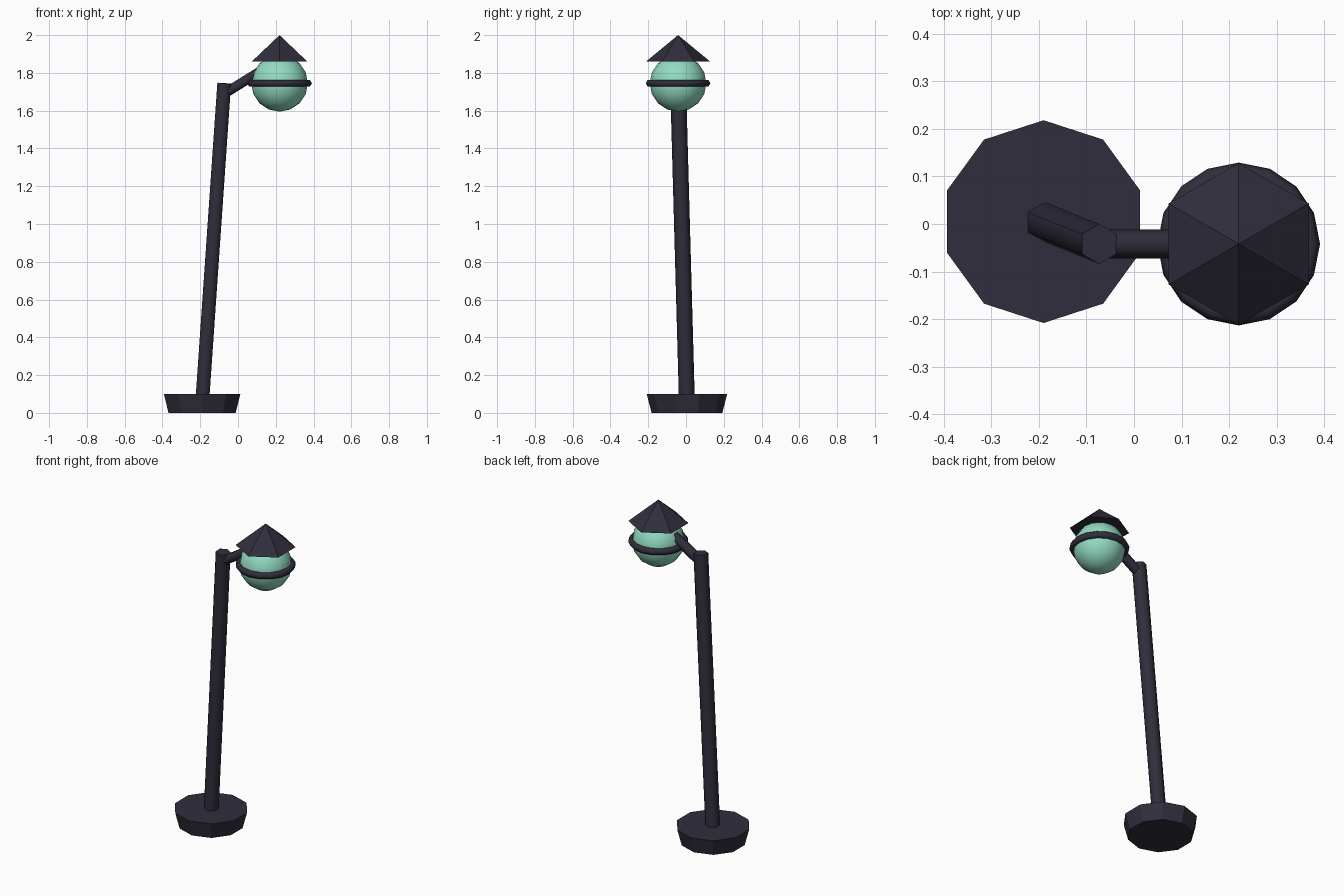
import bpy
from math import radians
from mathutils import Vector

default = bpy.data.objects.get("Cube")
if default:
    bpy.data.objects.remove(default, do_unlink=True)


def make_material(name, rgb):
    mat = bpy.data.materials.new(name)
    mat.use_nodes = True
    color = (*rgb, 1.0)
    mat.diffuse_color = color
    mat.node_tree.nodes["Principled BSDF"].inputs["Base Color"].default_value = color
    return mat


metal = make_material("dark_metal", (0.030, 0.027, 0.045))
glass = make_material("mint_glass", (0.29, 0.71, 0.54))


def finish(name, mat, smooth_angle=None):
    obj = bpy.context.object
    obj.name = name
    obj.data.materials.append(mat)
    if smooth_angle:
        bpy.ops.object.shade_smooth_by_angle(angle=radians(smooth_angle))
    return obj


def tapered_bar(name, start, end, sides, r_start, r_end, smooth_angle=None):
    """Polygonal bar running from start to end."""
    start, end = Vector(start), Vector(end)
    axis = end - start
    bpy.ops.mesh.primitive_cone_add(
        vertices=sides, radius1=r_start, radius2=r_end, depth=axis.length,
        location=(start + end) / 2,
        rotation=Vector((0, 0, 1)).rotation_difference(axis).to_euler())
    return finish(name, metal, smooth_angle)


foot = Vector((-0.19, 0.005, 0))
elbow = Vector((-0.073, -0.042, 1.745))
lamp = Vector((0.22, -0.042, 1.745))

# Flared base and leaning pole
tapered_bar("base", foot, foot + Vector((0, 0, 0.1)), 10, 0.187, 0.213)
tapered_bar("pole", foot + Vector((0, 0, 0.05)), elbow, 6, 0.042, 0.042, 65)

# Short arm rising from the pole into the lamp
tapered_bar("arm", elbow + Vector((0, 0, -0.055)), (0.14, lamp.y, 1.822),
            6, 0.03, 0.03, 65)

# Glowing globe
bpy.ops.mesh.primitive_uv_sphere_add(segments=16, ring_count=8, radius=0.15,
                                     location=lamp)
finish("globe", glass, 60)

# Ring around the globe
bpy.ops.mesh.primitive_torus_add(major_segments=16, minor_segments=6,
                                 major_radius=0.15, minor_radius=0.021,
                                 location=lamp)
finish("globe_ring", metal, 65)

# Pointed cap
tapered_bar("cap", (lamp.x, lamp.y, 1.86), (lamp.x, lamp.y, 2.0), 6, 0.17, 0)
